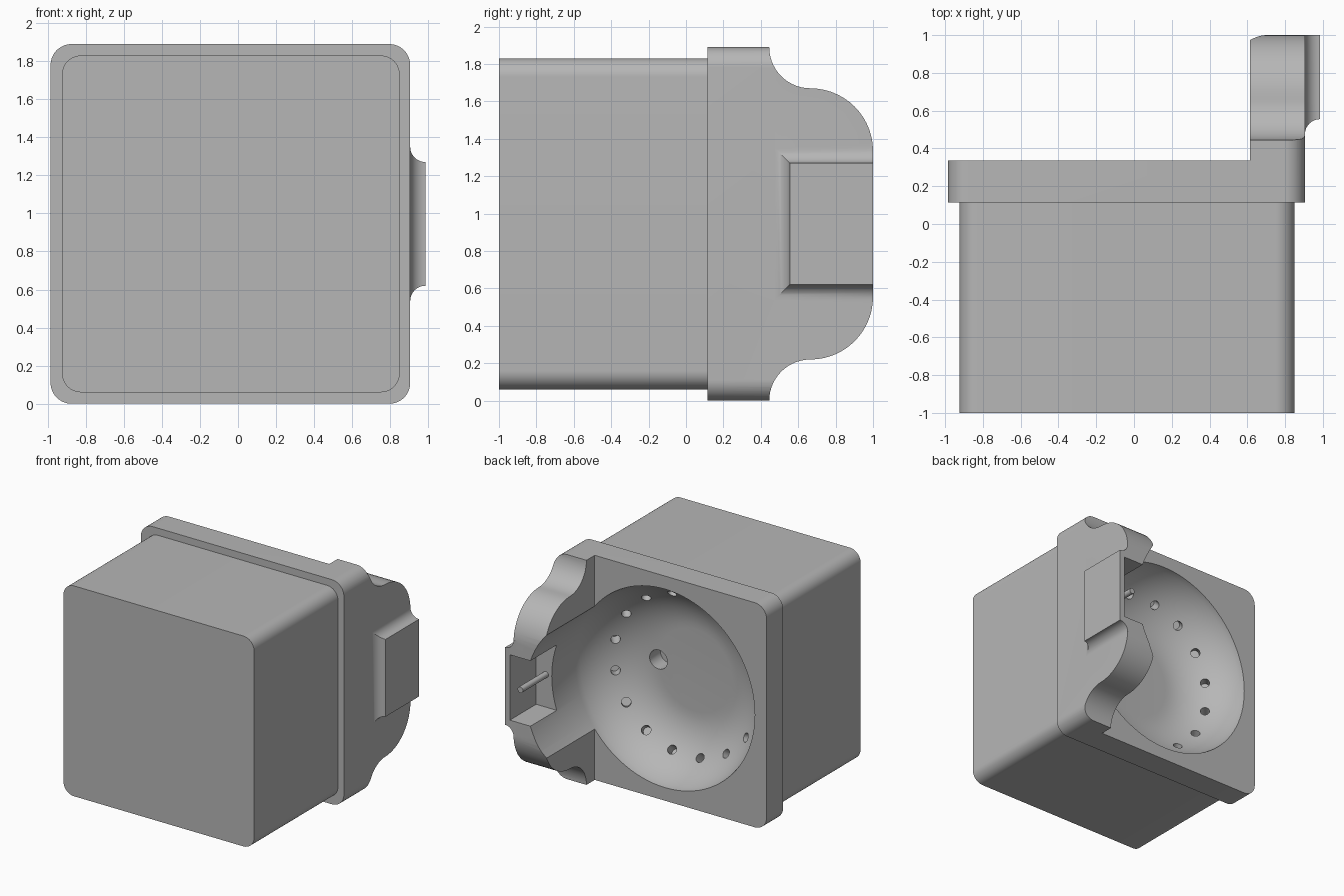
import bpy, bmesh
from math import sin, cos, pi, radians
from mathutils import Vector

CX, CZ = -0.04, 0.945          # axis of the dish
FACE, RIM = 0.335, 0.835       # rear face of the flange, dish radius

if "Cube" in bpy.data.objects:
    bpy.data.objects.remove(bpy.data.objects["Cube"])

grey = bpy.data.materials.new("plain grey")
grey.use_nodes = True
COLOUR = (0.47, 0.47, 0.47, 1)
grey.diffuse_color = COLOUR
grey.node_tree.nodes["Principled BSDF"].inputs["Base Color"].default_value = COLOUR


def loft(name, rings):
    """Closed solid through a list of equal-length rings of points."""
    bm = bmesh.new()
    rows = [[bm.verts.new(p) for p in ring] for ring in rings]
    n = len(rows[0])
    for a, b in zip(rows, rows[1:]):
        for i in range(n):
            j = (i + 1) % n
            bm.faces.new((a[i], a[j], b[j], b[i]))
    bm.faces.new(rows[0])
    bm.faces.new(rows[-1])
    bmesh.ops.recalc_face_normals(bm, faces=bm.faces)
    mesh = bpy.data.meshes.new(name)
    bm.to_mesh(mesh)
    bm.free()
    mesh.materials.append(grey)
    obj = bpy.data.objects.new(name, mesh)
    bpy.context.collection.objects.link(obj)
    return obj


def box(name, x0, x1, y0, y1, z0, z1):
    return loft(name, [[(x, y0, z0), (x, y1, z0), (x, y1, z1), (x, y0, z1)] for x in (x0, x1)])


def arc(u, v, r, start, end, steps=14):
    """2D arc about (u, v), angles in degrees."""
    angles = [radians(start + (end - start) * i / steps) for i in range(steps + 1)]
    return [(u + r * cos(a), v + r * sin(a)) for a in angles]


def rounded_block(name, x0, x1, z0, z1, r, y0, y1):
    pts = (arc(x1 - r, z1 - r, r, 0, 90) + arc(x0 + r, z1 - r, r, 90, 180)
           + arc(x0 + r, z0 + r, r, 180, 270) + arc(x1 - r, z0 + r, r, 270, 360))
    return loft(name, [[(x, y, z) for x, z in pts] for y in (y0, y1)])


def rod(name, start, end, r, sides=20):
    start, end = Vector(start), Vector(end)
    turn = (end - start).to_track_quat('Z', 'Y')
    circle = [turn @ Vector((r * cos(2 * pi * i / sides), r * sin(2 * pi * i / sides), 0))
              for i in range(sides)]
    return loft(name, [[p + c for c in circle] for p in (start, end)])


def combine(target, tool, operation):
    """Apply a boolean and discard the tool."""
    mod = target.modifiers.new("cut", 'BOOLEAN')
    mod.operation, mod.object, mod.solver = operation, tool, 'EXACT'
    graph = bpy.context.evaluated_depsgraph_get()
    old = target.data
    result = bpy.data.meshes.new_from_object(target.evaluated_get(graph))
    target.modifiers.clear()
    target.data = result
    bpy.data.meshes.remove(old)
    bpy.data.objects.remove(tool)


# Flange and side ear, trimmed from one rounded block
housing = rounded_block("housing", -0.985, 0.905, 0, 1.89, 0.11, 0.115, 1.0)
upper = [(0.445, 2.0)] + arc(0.665, 1.89, 0.22, 180, 270) + arc(0.665, 1.335, 0.335, 90, 0)
lower = [(y, 2 * CZ - z) for y, z in reversed(upper)]
outline = [(0, 2.0)] + upper + lower + [(0, 2 * CZ - 2.0)]
combine(housing, loft("ear_outline", [[(x, y, z) for y, z in outline] for x in (-1.2, 1.2)]),
        'INTERSECT')
combine(housing, box("ear_trim", -1.3, 0.615, FACE, 1.2, -0.3, 2.2), 'DIFFERENCE')

# Main box in front of the flange
combine(housing, rounded_block("body", -0.925, 0.85, 0.06, 1.83, 0.1, -1.0, 0.2), 'UNION')

# Raised pad on the ear with a concave flare at its base
flare = [(0.88, 0.08)] + [(x, 0.08 - z) for x, z in arc(0.985, 0, 0.08, 180, 90, 10)]
rings = []
for x, o in flare:
    y0, z0, z1 = 0.555 - o, 0.62 - o, 1.27 + o
    rings.append([(x, y0, z0), (x, 1.0, z0), (x, 1.0, z1), (x, y0, z1)])
combine(housing, loft("pad", rings), 'UNION')

# Round dish: flat floor, curved wall, straight bore through the ear
FLOOR_R, WALL_R, DEPTH = 0.345, 0.5, 0.4
wall = [(FLOOR_R + WALL_R * sin(a), FACE - DEPTH + WALL_R * (1 - cos(a)))
        for a in (radians(78.46) * i / 14 for i in range(15))]
profile = wall + [(RIM, 1.2)]
SIDES = 96
combine(housing, loft("dish", [[(CX + r * cos(2 * pi * i / SIDES), y, CZ + r * sin(2 * pi * i / SIDES))
                                for i in range(SIDES)] for r, y in profile]), 'DIFFERENCE')

# Pocket inside the ear
combine(housing, box("pocket", 0.6, 0.94, 0.65, 1.1, 0.67, 1.22), 'DIFFERENCE')

# Ring of small holes square to the dish wall
for i in range(16):
    a = 2 * pi * (i + 0.5) / 16
    out = Vector((cos(a), 0, sin(a)))
    spot = Vector((CX, FACE - 0.28, CZ)) + out * 0.67
    aim = out * 0.65 + Vector((0, -0.76, 0))
    combine(housing, rod("small_hole", spot - aim * 0.1, spot + aim * 0.1, 0.037), 'DIFFERENCE')

# Larger hole in the dish floor
combine(housing, rod("floor_hole", (0.3, 0.1, CZ), (0.3, -0.2, CZ), 0.08, 32), 'DIFFERENCE')

# Pin standing in the pocket
pin = rod("pin", (0.85, 0.6, CZ), (0.85, 0.99, CZ), 0.025)

# Smooth the curves, keep the edges crisp
bpy.ops.object.select_all(action='DESELECT')
for obj in (housing, pin):
    obj.select_set(True)
bpy.context.view_layer.objects.active = housing
bpy.ops.object.shade_smooth_by_angle(angle=radians(25))
